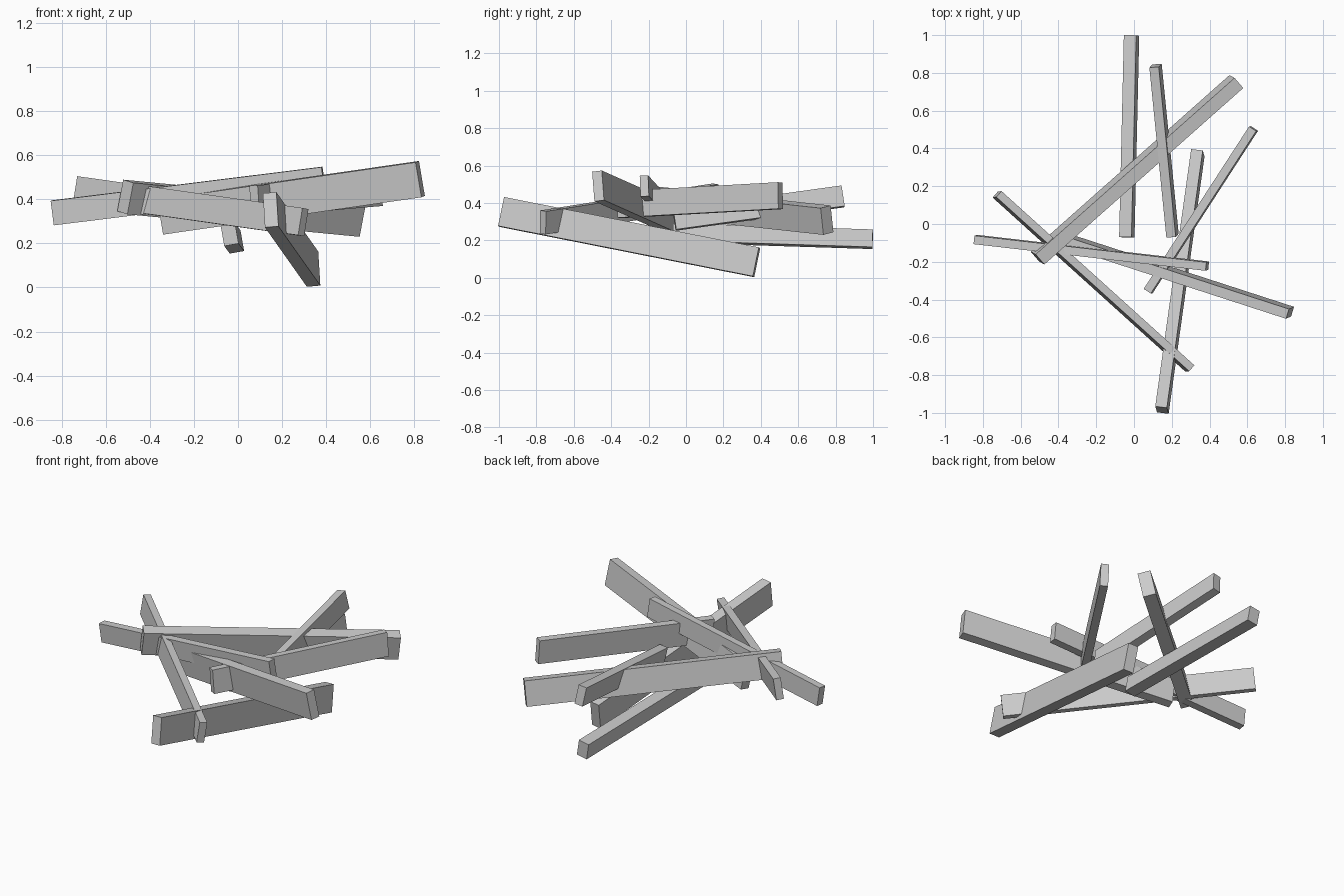
import bpy, math
from mathutils import Vector, Matrix

if "Cube" in bpy.data.objects:
    bpy.data.objects.remove(bpy.data.objects["Cube"])


def beam(name, p0, p1, width, height, roll):
    """Rectangular plank from end centre p0 to p1; positive roll tips its top to the right."""
    p0, p1 = Vector(p0), Vector(p1)
    d = (p1 - p0).normalized()
    side = d.cross(Vector((0, 0, 1))).normalized()
    up = side.cross(d)
    r = math.radians(roll)
    s = side * math.cos(r) - up * math.sin(r)
    u = up * math.cos(r) + side * math.sin(r)
    bpy.ops.mesh.primitive_cube_add(size=1)
    ob = bpy.context.object
    ob.name = name
    rot = Matrix((s, d, u)).transposed()
    ob.data.transform(Matrix.Diagonal((width, (p1 - p0).length, height, 1)))
    ob.matrix_world = Matrix.Translation((p0 + p1) / 2) @ rot.to_4x4()
    return ob


# Loose pile of eight planks: name, start, end, width, height, roll in degrees
PLANKS = [
    ("back_plank", (-0.038, -0.07, 0.24), (-0.013, 0.998, 0.206), 0.066, 0.095, -10),
    ("inner_back_plank", (0.204, -0.062, 0.31), (0.114, 0.838, 0.435), 0.05, 0.112, -9),
    ("front_plank", (0.148, -0.985, 0.352), (0.338, 0.377, 0.083), 0.062, 0.158, -5),
    ("right_diagonal_plank", (0.075, -0.355, 0.391), (0.633, 0.505, 0.439), 0.045, 0.142, -3),
    ("right_plank", (-0.345, -0.09, 0.322), (0.826, -0.47, 0.491), 0.054, 0.161, 7),
    ("top_cross_plank", (-0.84, -0.082, 0.338), (0.388, -0.223, 0.491), 0.045, 0.112, 3),
    ("left_diagonal_plank", (-0.725, 0.157, 0.44), (0.296, -0.765, 0.296), 0.042, 0.125, -7),
    ("long_diagonal_plank", (-0.511, -0.18, 0.41), (0.542, 0.754, 0.308), 0.072, 0.146, 11.5),
]
for plank in PLANKS:
    beam(*plank)
